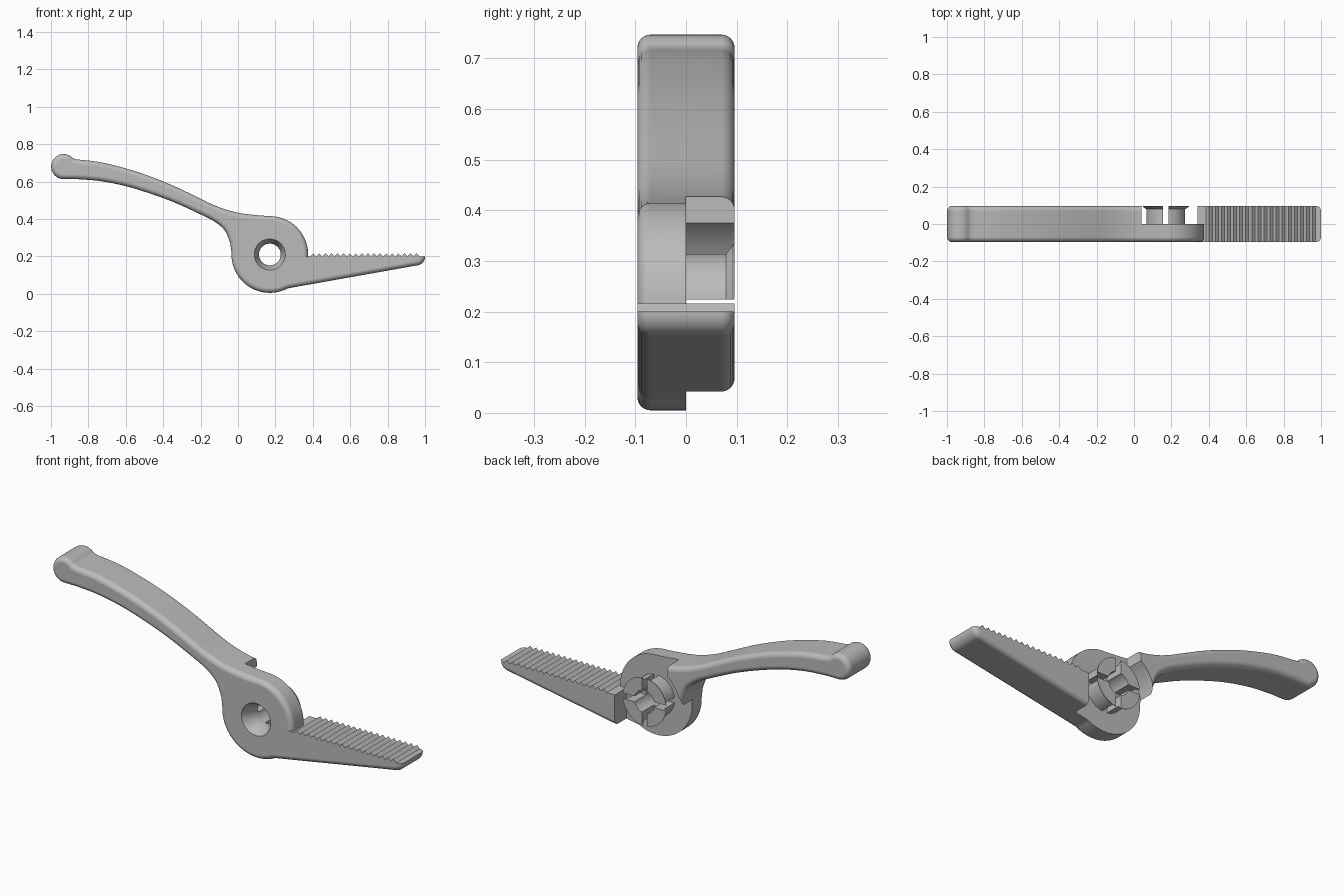
import bpy, bmesh
from math import sin, cos, pi, radians
from mathutils import Vector

if "Cube" in bpy.data.objects:
    bpy.data.objects.remove(bpy.data.objects["Cube"])

grey = bpy.data.materials.new("plastic_grey")
grey.use_nodes = True
grey.diffuse_color = (0.5, 0.5, 0.5, 1)
grey.node_tree.nodes["Principled BSDF"].inputs["Base Color"].default_value = (0.5, 0.5, 0.5, 1)

PIVOT = (0.17, 0.21)
HALF = 0.096      # half of the thickness
FILLET = 0.026
JAW_Z = 0.2       # flat level of the jaw top


def arc(centre, radius, start, end, steps):
    """Points on an arc in the x-z plane, angles in degrees."""
    angles = [radians(start + (end - start) * i / steps) for i in range(steps + 1)]
    return [(centre[0] + radius * cos(a), centre[1] + radius * sin(a)) for a in angles]


def circle(radius):
    return arc(PIVOT, radius, 0, 360, 64)[:-1]


def spline(points, steps=6):
    """Smooth curve through the given points."""
    p = [Vector(q) for q in points]
    p = [2 * p[0] - p[1]] + p + [2 * p[-1] - p[-2]]
    out = []
    for a, b, c, d in zip(p, p[1:], p[2:], p[3:]):
        for i in range(steps):
            t = i / steps
            out.append(tuple(0.5 * (2 * b + (c - a) * t + (2 * a - 5 * b + 4 * c - d) * t * t
                                    + (3 * b - a - 3 * c + d) * t ** 3)))
    return out + [tuple(p[-2])]


def loft(name, layers):
    """Solid through matching x-z loops, each placed at its own y."""
    bm = bmesh.new()
    rings = [[bm.verts.new((x, y, z)) for x, z in loop] for loop, y in layers]
    n = len(rings[0])
    for a, b in zip(rings, rings[1:]):
        for i in range(n):
            j = (i + 1) % n
            bm.faces.new((a[i], a[j], b[j], b[i]))
    bm.faces.new(rings[0])
    bm.faces.new(rings[-1])
    bmesh.ops.recalc_face_normals(bm, faces=bm.faces)
    mesh = bpy.data.meshes.new(name)
    bm.to_mesh(mesh)
    bm.free()
    mesh.materials.append(grey)
    obj = bpy.data.objects.new(name, mesh)
    bpy.context.collection.objects.link(obj)
    return obj


def activate(obj):
    bpy.ops.object.select_all(action='DESELECT')
    obj.select_set(True)
    bpy.context.view_layer.objects.active = obj


def cut(obj, *cutters):
    activate(obj)
    for cutter in cutters:
        cutter.hide_render = True
        mod = obj.modifiers.new("cut", 'BOOLEAN')
        mod.operation, mod.solver, mod.object = 'DIFFERENCE', 'EXACT', cutter
        bpy.ops.object.modifier_apply(modifier=mod.name)


def inset(loop, d):
    """Move a clockwise outline inward by d, keeping the jaw top level."""
    out = []
    for i, (x, z) in enumerate(loop):
        if x > 0.37 and z > JAW_Z - 0.001:
            ends = x > 0.99 or (x < 0.376 and z < JAW_Z + 0.001)
            if ends or z < PIVOT[1] and x > 0.376 or x > 0.38:
                out.append((x - d if ends else x, z))
                continue
        p = Vector((x, z))
        e1 = (p - Vector(loop[i - 1])).normalized()
        e2 = (Vector(loop[(i + 1) % len(loop)]) - p).normalized()
        n1, n2 = Vector((e1.y, -e1.x)), Vector((e2.y, -e2.x))
        q = p + (n1 + n2) * (d / max(0.5, 1 + n1.dot(n2)))
        out.append(tuple(q))
    return out


# Outline of the lever: knob, upper edge, hub, toothed jaw, tip, lower edge
knob = arc((-0.932, 0.68), 0.067, 268, 42, 28)
upper = spline([(-0.868, 0.719), (-0.74, 0.704), (-0.607, 0.672), (-0.473, 0.629),
                (-0.34, 0.575), (-0.206, 0.511), (-0.14, 0.479), (-0.07, 0.452),
                (0.008, 0.432), (0.09, 0.421), (0.17, 0.415)])
hub_right = arc(PIVOT, 0.205, 87, 0, 24)
jaw_top = [(0.375, JAW_Z)]
TEETH, START, PITCH = 18, 0.386, 0.0325
for i in range(TEETH):
    x = START + i * PITCH
    jaw_top += [(x, JAW_Z), (x + PITCH / 2, JAW_Z + 0.016)]
jaw_top += [(START + TEETH * PITCH, JAW_Z), (1.0, JAW_Z)]
tip = arc((0.955, 0.197), 0.045, -4, -80, 8)
hub_left = arc(PIVOT, 0.205, -62, -182, 40)
lower = spline([(-0.041, 0.27), (-0.07, 0.337), (-0.126, 0.386), (-0.206, 0.427),
                (-0.34, 0.488), (-0.473, 0.537), (-0.607, 0.577), (-0.74, 0.603),
                (-0.86, 0.613)])
outline = knob + upper + hub_right + jaw_top + tip + hub_left + lower

# Lever body with rounded rims
STEPS = 6
rim = []
for i in range(STEPS + 1):
    a = pi / 2 * i / STEPS
    rim.append((inset(outline, FILLET * (1 - sin(a))), HALF - FILLET + FILLET * cos(a)))
body = loft("lever_body", [(o, -y) for o, y in rim] + rim[::-1])

# Clearance behind the hub for the mating half
pocket_loop = [(0.04, 0.6)] + arc(PIVOT, 0.21, 128.3, 270, 40)
pocket_loop += [(0.17, -0.1), (0.34, -0.1), (0.34, JAW_Z), (0.384, JAW_Z), (0.384, 0.6)]
pocket = loft("pocket_cutter", [(pocket_loop, 0.0), (pocket_loop, 0.2)])

# Pivot bore with a countersunk mouth
bore = loft("bore_cutter", [(circle(0.083), -0.2), (circle(0.083), -HALF), (circle(0.058), -0.045),
                            (circle(0.058), 0.2)])
cut(body, pocket, bore)

# Split snap post with a flared end
post = loft("snap_post", [(circle(0.105), 0.0), (circle(0.105), 0.079), (circle(0.124), 0.093),
                          (circle(0.124), HALF)])


def slot(name, half_x, half_z):
    loop = [(PIVOT[0] + sx * half_x, PIVOT[1] + sz * half_z)
            for sx, sz in ((-1, -1), (1, -1), (1, 1), (-1, 1))]
    return loft(name, [(loop, -0.05), (loop, 0.2)])


slots = [slot("slot_cutter_upright", 0.014, 0.3), slot("slot_cutter_level", 0.3, 0.014)]
cut(post, bore, *slots)

for cutter in (pocket, bore, *slots):
    bpy.data.objects.remove(cutter)

# Smooth rounded surfaces, crisp edges
for obj in (body, post):
    activate(obj)
    bpy.ops.object.shade_smooth_by_angle(angle=radians(28))
    mod = obj.modifiers.new("weighted_normals", 'WEIGHTED_NORMAL')
    mod.keep_sharp = True
